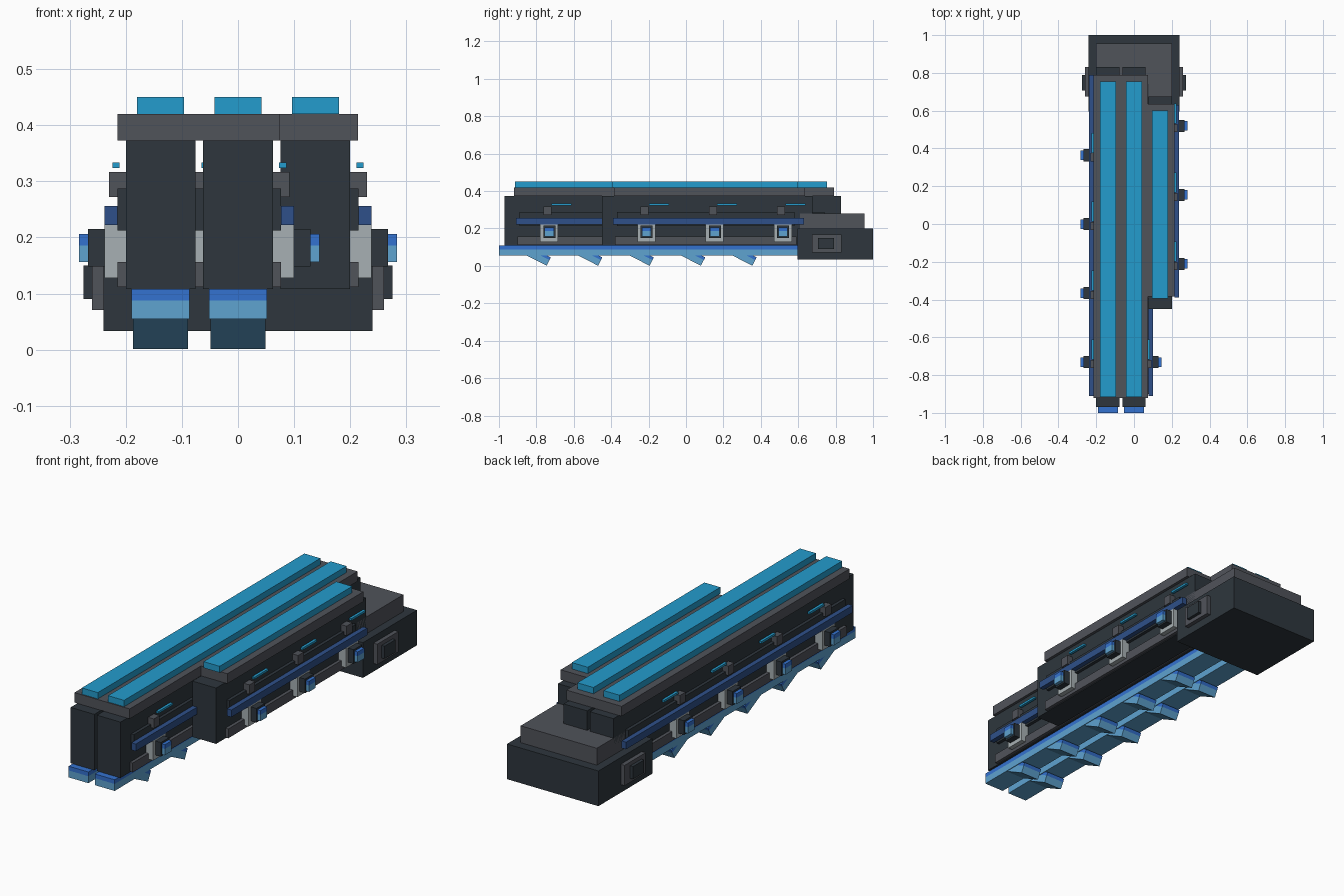
import bpy
from math import radians, sin, cos
from mathutils import Vector

cube = bpy.data.objects.get("Cube")
if cube:
    bpy.data.objects.remove(cube, do_unlink=True)


def material(name, r, g, b):
    lin = [(c / 255 / 12.92) if c < 11 else ((c / 255 + 0.055) / 1.055) ** 2.4 for c in (r, g, b)]
    m = bpy.data.materials.new(name)
    m.use_nodes = True
    m.diffuse_color = (*lin, 1)
    m.node_tree.nodes["Principled BSDF"].inputs["Base Color"].default_value = (*lin, 1)
    return m


DARK = material("charcoal", 46, 54, 61)
GREY = material("mid grey", 80, 83, 90)
PALE = material("pale grey", 167, 176, 179)
CYAN = material("cyan", 36, 156, 205)
ROYAL = material("royal blue", 52, 114, 208)
SKY = material("sky blue", 94, 163, 208)
NAVY = material("navy blue", 46, 80, 138)


def box(name, xs, ys, zs, mat, tilt=0):
    """Box between pairs of limits, optionally tilted about x."""
    mid = [(p[0] + p[1]) / 2 for p in (xs, ys, zs)]
    bpy.ops.mesh.primitive_cube_add(size=1, location=mid, rotation=(tilt, 0, 0))
    ob = bpy.context.object
    ob.name = name
    ob.scale = [abs(p[1] - p[0]) for p in (xs, ys, zs)]
    ob.data.materials.append(mat)
    return ob


def side_fittings(name, face, d, y0, y1, clips):
    """Rails, strips and clips on a slab side at x = face, pointing along d."""
    def out(a, b):
        return (face + d * a, face + d * b)

    box(name + "_rail", out(0.015, 0.038), (y0, y1), (0.222, 0.256), NAVY)
    box(name + "_upper_strip", out(0, 0.015), (y0 + 0.02, y1 - 0.05), (0.212, 0.287), DARK)
    box(name + "_lower_strip", out(0, 0.015), (y0 + 0.01, y1 - 0.04), (0.112, 0.156), GREY)
    for c in clips:
        # pale bracket, dark holder and two-tone cap
        box(name + "_bracket", out(0, 0.038), (c - 0.05, c + 0.046), (0.128, 0.222), PALE)
        box(name + "_holder", out(0.038, 0.067), (c - 0.033, c + 0.031), (0.148, 0.215), DARK)
        box(name + "_cap_top", out(0.067, 0.083), (c - 0.026, c + 0.024), (0.186, 0.206), ROYAL)
        box(name + "_cap_bottom", out(0.067, 0.083), (c - 0.026, c + 0.024), (0.156, 0.186), SKY)
        # knob and thin marker bar above the rail
        box(name + "_knob", out(0, 0.03), (c - 0.033, c + 0.01), (0.272, 0.317), GREY)
        box(name + "_marker", out(0.011, 0.024), (c + 0.012, c + 0.118), (0.324, 0.334), CYAN)


# Three upright slabs
for name, x, y0, y1 in (("right_slab", -0.138, -0.97, 0.83),
                        ("middle_slab", 0, -0.97, 0.83),
                        ("left_slab", 0.138, -0.45, 0.675)):
    box(name, (x - 0.062, x + 0.062), (y0, y1), (0.108, 0.373), DARK)
    # cyan top strip
    s0, s1 = (-0.915, 0.755) if x < 0.1 else (-0.395, 0.6)
    box(name + "_top_strip", (x - 0.042, x + 0.042), (s0, s1), (0.42, 0.45), CYAN)

# Grey cover plates
box("long_cover", (-0.215, 0.075), (-0.92, 0.79), (0.373, 0.42), GREY)
box("short_cover", (0.075, 0.214), (-0.385, 0.635), (0.373, 0.42), GREY)

# Side fittings
long_clips = (-0.73, -0.365, 0, 0.365)
side_fittings("right_outer", -0.2, -1, -0.91, 0.79, long_clips)
side_fittings("right_inner", -0.076, 1, -0.91, 0.79, long_clips)
side_fittings("middle", 0.062, 1, -0.91, 0.79, long_clips)
side_fittings("left_outer", 0.2, 1, -0.39, 0.63, (-0.21, 0.155, 0.52))

# Lower blue runners with slanted teeth
TILT = radians(27)
back = Vector((0, -cos(TILT), sin(TILT)))
up = Vector((0, sin(TILT), cos(TILT)))
for x in (-0.138, 0):
    xs = (x - 0.052, x + 0.052)
    box("runner_top", xs, (-1, 0.6), (0.088, 0.108), ROYAL)
    box("runner_bottom", xs, (-1, 0.6), (0.055, 0.088), SKY)
    for i in range(5):
        tip = Vector((x, -0.745 + 0.275 * i, 0.001))
        for part, lo, hi, mat in (("bottom", 0, 0.034, SKY), ("top", 0.034, 0.05, ROYAL)):
            c = tip + back * 0.065 + up * ((lo + hi) / 2)
            h = (hi - lo) / 2
            box("tooth_" + part, (x - 0.049, x + 0.049), (c.y - 0.065, c.y + 0.065),
                (c.z - h, c.z + h), mat, -TILT)

# Rear block with cap and side panels
box("rear_block", (-0.24, 0.24), (0.595, 1), (0.033, 0.2), DARK)
box("rear_cap", (-0.2, 0.2), (0.61, 0.955), (0.2, 0.28), GREY)
for d in (-1, 1):
    box("rear_side_panel", (d * 0.24, d * 0.26), (0.674, 0.832), (0.071, 0.168), GREY)
    box("rear_side_button", (d * 0.26, d * 0.275), (0.707, 0.79), (0.09, 0.15), DARK)
